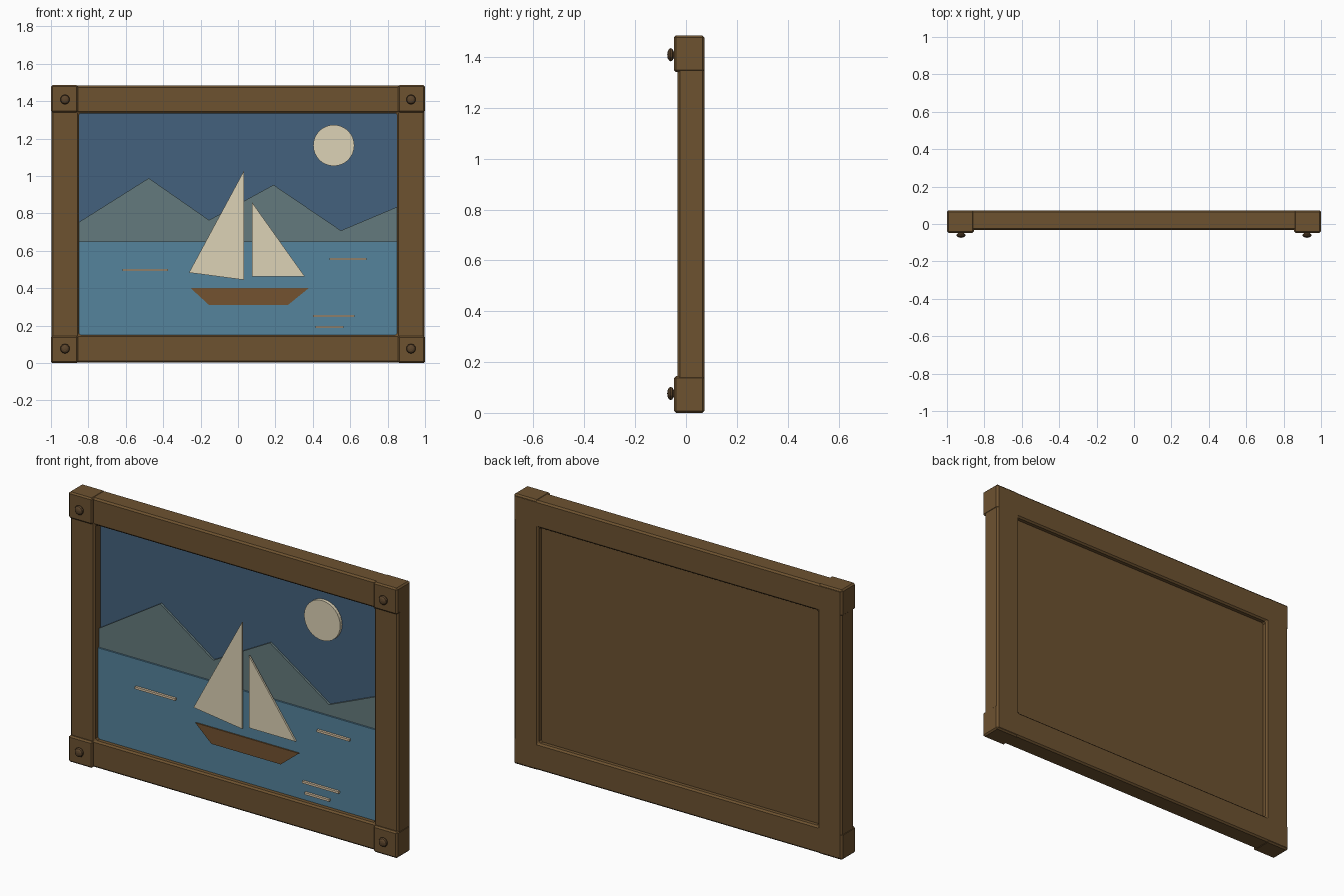
import bpy, bmesh, math
from mathutils import Matrix

if "Cube" in bpy.data.objects:
    bpy.data.objects.remove(bpy.data.objects["Cube"])

H = 1.485           # frame height
FRONT, BACK = -0.033, 0.073


def material(name, r, g, b):
    def lin(c):
        c /= 255
        return c / 12.92 if c <= 0.04045 else ((c + 0.055) / 1.055) ** 2.4
    m = bpy.data.materials.new(name)
    m.diffuse_color = (lin(r), lin(g), lin(b), 1)
    m.use_nodes = True
    m.node_tree.nodes["Principled BSDF"].inputs["Base Color"].default_value = m.diffuse_color
    return m


WOOD = material("brown_wood", 109, 82, 48)
STUD = material("dark_stud", 92, 69, 44)
SKY = material("dusk_sky", 67, 97, 125)
HILL = material("grey_green_hill", 100, 122, 125)
WATER = material("lake_blue", 85, 131, 156)
CREAM = material("cream", 220, 210, 182)
HULL = material("hull_brown", 115, 82, 48)
GLINT = material("pale_glint", 218, 196, 165)


def finish(name, bm, mat, bevel=0.0):
    bmesh.ops.recalc_face_normals(bm, faces=bm.faces)
    me = bpy.data.meshes.new(name)
    bm.to_mesh(me)
    bm.free()
    me.materials.append(mat)
    ob = bpy.data.objects.new(name, me)
    bpy.context.collection.objects.link(ob)
    if bevel:
        mod = ob.modifiers.new("bevel", 'BEVEL')
        mod.width = bevel
        mod.segments = 1
        mod.limit_method = 'ANGLE'
    return ob


def plate(name, pts, y0, y1, mat, bevel=0.0):
    """Outline in x, z pushed from y0 (front) to y1 (back)."""
    bm = bmesh.new()
    face = bm.faces.new([bm.verts.new((x, y0, z)) for x, z in pts])
    ext = bmesh.ops.extrude_face_region(bm, geom=[face])
    verts = [v for v in ext["geom"] if isinstance(v, bmesh.types.BMVert)]
    bmesh.ops.translate(bm, verts=verts, vec=(0, y1 - y0, 0))
    return finish(name, bm, mat, bevel)


def rect(x0, x1, z0, z1):
    return [(x0, z0), (x1, z0), (x1, z1), (x0, z1)]


# frame: one rectangular ring with bevelled edges
bm = bmesh.new()
loops = [[bm.verts.new((x, y, z)) for x, z in rect(-a, a, b, H - b)]
         for a, b, y in ((0.998, 0.002, FRONT), (0.85, 0.15, FRONT),
                         (0.85, 0.15, BACK), (0.998, 0.002, BACK))]
for k in range(4):
    p, q = loops[k], loops[(k + 1) % 4]
    for i in range(4):
        j = (i + 1) % 4
        bm.faces.new((p[i], p[j], q[j], q[i]))
finish("frame", bm, WOOD, 0.009)

# corner blocks and their round studs
for sx, side in ((-1, "left"), (1, "right")):
    for zc, level in ((0.0725, "bottom"), (H - 0.0725, "top")):
        xc = sx * 0.9275
        plate(f"corner_block_{level}_{side}",
              rect(xc - 0.0725, xc + 0.0725, zc - 0.0725, zc + 0.0725),
              -0.047, BACK - 0.001, WOOD, 0.008)
        bm = bmesh.new()
        bmesh.ops.create_uvsphere(bm, u_segments=10, v_segments=6, radius=1)
        bm.transform(Matrix.Translation((sx * 0.925, -0.06, zc + math.copysign(0.004, H / 2 - zc)))
                     @ Matrix.Diagonal((0.026, 0.014, 0.026, 1))
                     @ Matrix.Rotation(math.pi / 2, 4, 'X'))
        finish(f"stud_{level}_{side}", bm, STUD)

# backing board and layered scene
plate("backing_board", rect(-0.855, 0.855, 0.145, H - 0.145), 0.026, 0.044, WOOD)
plate("sky", rect(-0.852, 0.852, 0.148, H - 0.148), 0.018, 0.026, SKY)
plate("mountains", [(-0.852, 0.16), (0.852, 0.16), (0.852, 0.835), (0.55, 0.708),
                    (0.19, 0.952), (-0.155, 0.764), (-0.477, 0.988), (-0.852, 0.752)],
      0.006, 0.018, HILL)
plate("water", rect(-0.852, 0.852, 0.148, 0.65), -0.003, 0.006, WATER)
plate("moon", [(0.512 + 0.11 * math.cos(t), 1.163 + 0.11 * math.sin(t))
               for t in (i * math.tau / 32 for i in range(32))], 0.0, 0.018, CREAM)

# sailing boat
plate("hull", [(-0.253, 0.4), (-0.155, 0.31), (0.267, 0.31), (0.378, 0.4)], -0.01, -0.003, HULL)
plate("main_sail", [(0.033, 1.03), (-0.262, 0.483), (0.033, 0.444)], -0.013, -0.003, CREAM)
plate("jib_sail", [(0.076, 0.857), (0.076, 0.461), (0.358, 0.461)], -0.013, -0.003, CREAM)

# light glints on the water
for i, (x0, x1, z) in enumerate(((-0.618, -0.373, 0.497), (0.49, 0.687, 0.556),
                                 (0.402, 0.623, 0.251), (0.415, 0.565, 0.192))):
    plate(f"water_glint_{i + 1}", rect(x0, x1, z - 0.006, z + 0.006), -0.016, -0.003, GLINT)
